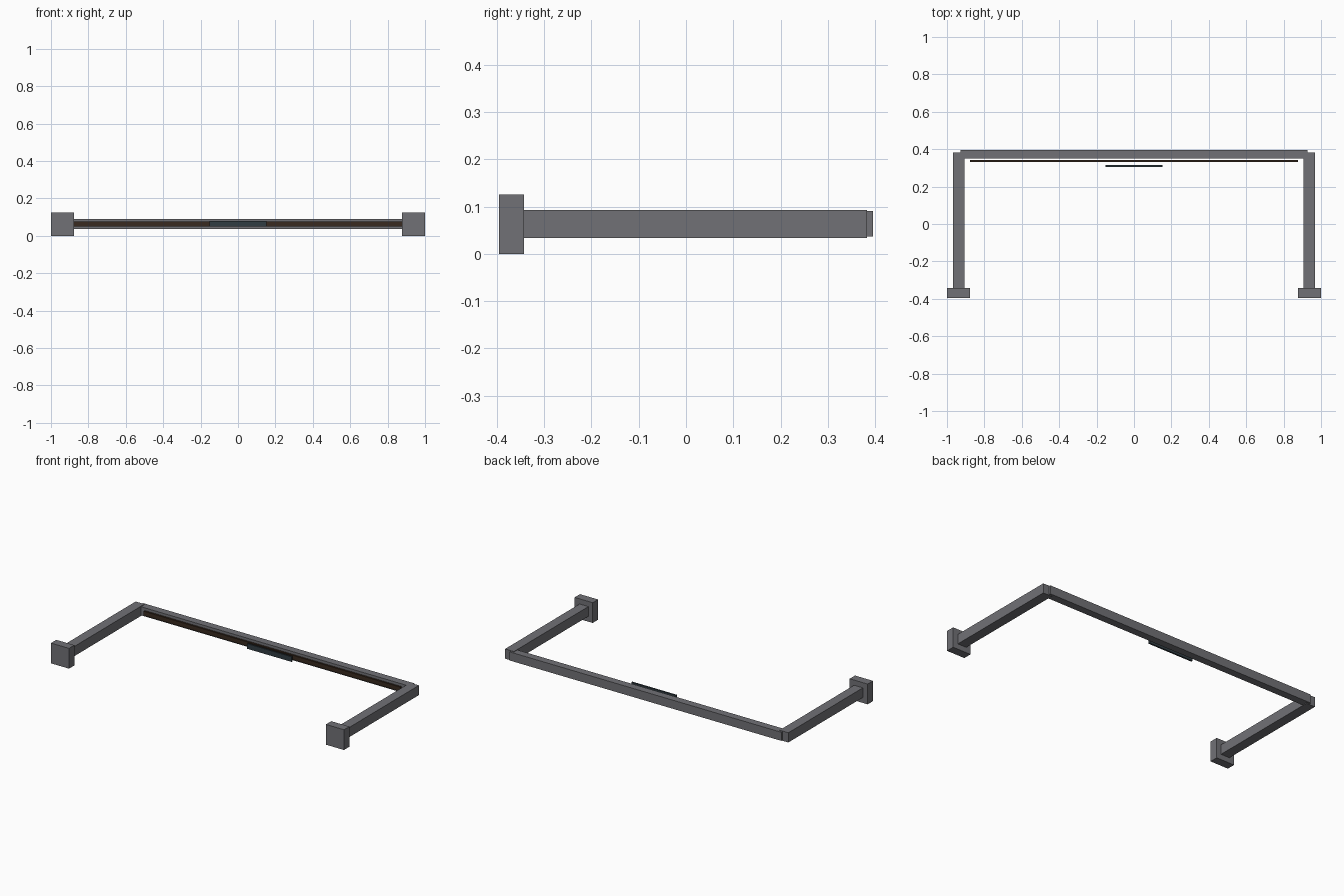
import bpy

if "Cube" in bpy.data.objects:
    bpy.data.objects.remove(bpy.data.objects["Cube"])

def mat(name, col):
    m = bpy.data.materials.new(name)
    m.diffuse_color = (*col, 1)
    m.use_nodes = True
    m.node_tree.nodes["Principled BSDF"].inputs["Base Color"].default_value = m.diffuse_color
    return m

grey = mat("dark_grey", (0.165, 0.165, 0.18))
brown = mat("dark_brown", (0.04, 0.023, 0.014))
slate = mat("dark_slate", (0.03, 0.045, 0.055))

def box(name, lo, hi, material=grey):
    bpy.ops.mesh.primitive_cube_add(size=1, location=[(a + b) / 2 for a, b in zip(lo, hi)])
    o = bpy.context.object
    o.name = name
    o.scale = [b - a for a, b in zip(lo, hi)]
    bpy.ops.object.transform_apply(location=False, rotation=False, scale=True)
    o.data.materials.append(material)
    return o

# Side arms with square end blocks
for side, s in (("left", -1), ("right", 1)):
    ax = sorted((s * 0.907, s * 0.967))
    bx = sorted((s * 0.877, s * 1.0))
    box(side + "_arm", (ax[0], -0.345, 0.033), (ax[1], 0.383, 0.093))
    box(side + "_end_block", (bx[0], -0.395, 0), (bx[1], -0.343, 0.125))

# Rear crossbar
box("rear_crossbar", (-0.927, 0.349, 0.037), (0.927, 0.395, 0.09))

# Thin strip in front of the crossbar, and the small centre plate
box("inner_strip", (-0.877, 0.332, 0.05), (0.877, 0.343, 0.077), brown)
box("centre_plate", (-0.152, 0.306, 0.049), (0.152, 0.316, 0.08), slate)
